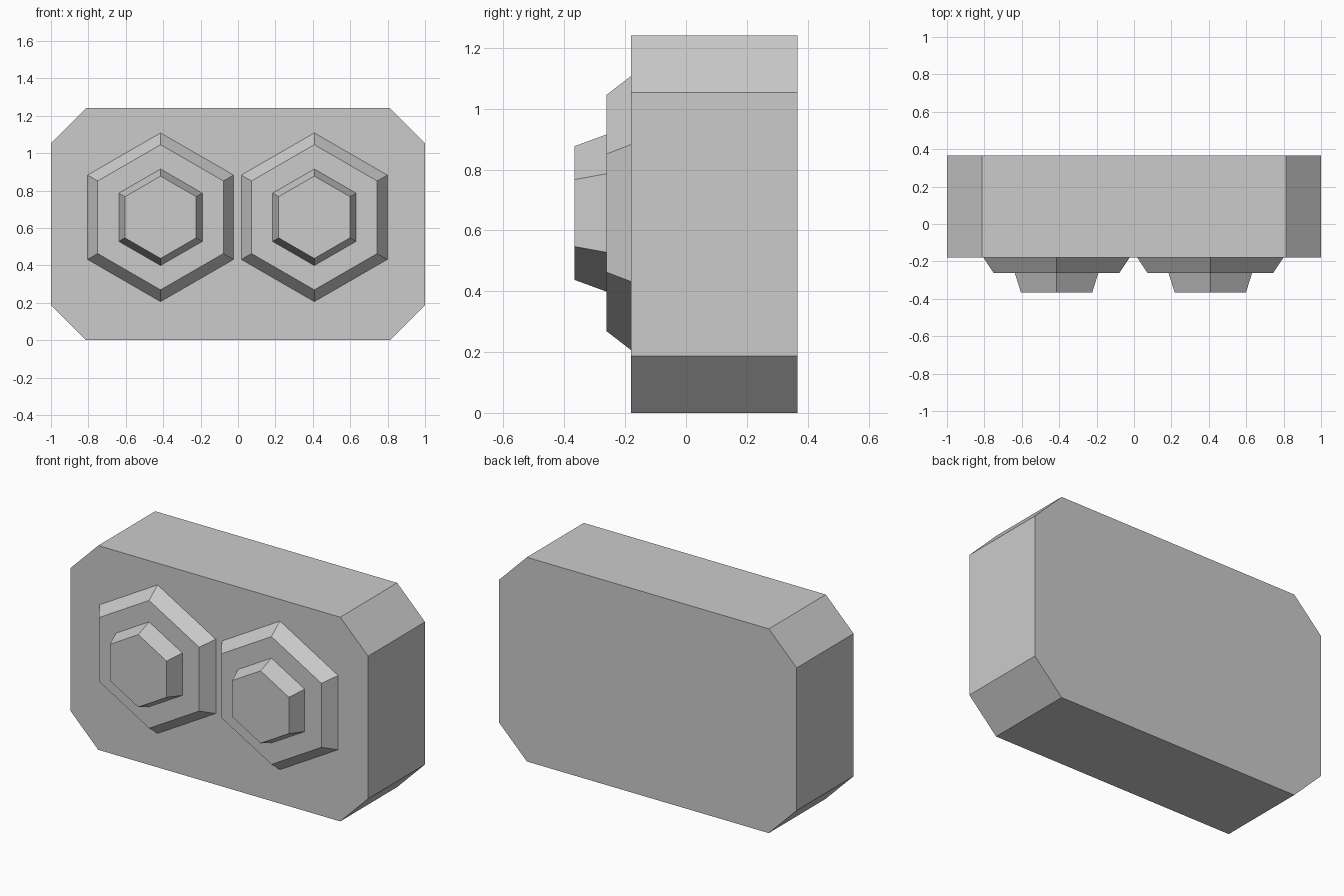
import bpy
import bmesh
from math import cos, sin, pi

cube = bpy.data.objects.get("Cube")
if cube:
    bpy.data.objects.remove(cube, do_unlink=True)

grey = bpy.data.materials.new("plain grey")
grey.use_nodes = True
colour = (0.6, 0.6, 0.6, 1)
grey.diffuse_color = colour
grey.node_tree.nodes["Principled BSDF"].inputs["Base Color"].default_value = colour


def loft(name, back, front, y_back, y_front):
    """Solid between two matching (x, z) outlines at two depths."""
    bm = bmesh.new()
    a = [bm.verts.new((x, y_back, z)) for x, z in back]
    b = [bm.verts.new((x, y_front, z)) for x, z in front]
    bm.faces.new(a)
    bm.faces.new(b)
    for i in range(len(a)):
        j = (i + 1) % len(a)
        bm.faces.new((a[i], a[j], b[j], b[i]))
    bmesh.ops.recalc_face_normals(bm, faces=bm.faces)
    mesh = bpy.data.meshes.new(name)
    bm.to_mesh(mesh)
    bm.free()
    mesh.materials.append(grey)
    obj = bpy.data.objects.new(name, mesh)
    bpy.context.collection.objects.link(obj)
    return obj


def hexagon(cx, cz, r):
    return [(cx + r * sin(i * pi / 3), cz + r * cos(i * pi / 3)) for i in range(6)]


# Block with cut corners
W, H, CUT = 1.0, 1.24, 0.187
Y_BACK, Y_FACE = 0.366, -0.18
outline = [(-W + CUT, 0), (W - CUT, 0), (W, CUT), (W, H - CUT),
           (W - CUT, H), (-W + CUT, H), (-W, H - CUT), (-W, CUT)]
loft("body", outline, outline, Y_BACK, Y_FACE)

# Stepped, tapered hexagonal knobs
Y_STEP, Y_TIP, MID = -0.262, -0.366, 0.657
for side, x in (("left", 0.408), ("right", -0.414)):
    loft(side + "_knob_base", hexagon(x, MID, 0.451), hexagon(x, MID, 0.388),
         Y_FACE, Y_STEP)
    loft(side + "_knob_tip", hexagon(x, MID, 0.258), hexagon(x, MID, 0.22),
         Y_STEP, Y_TIP)
